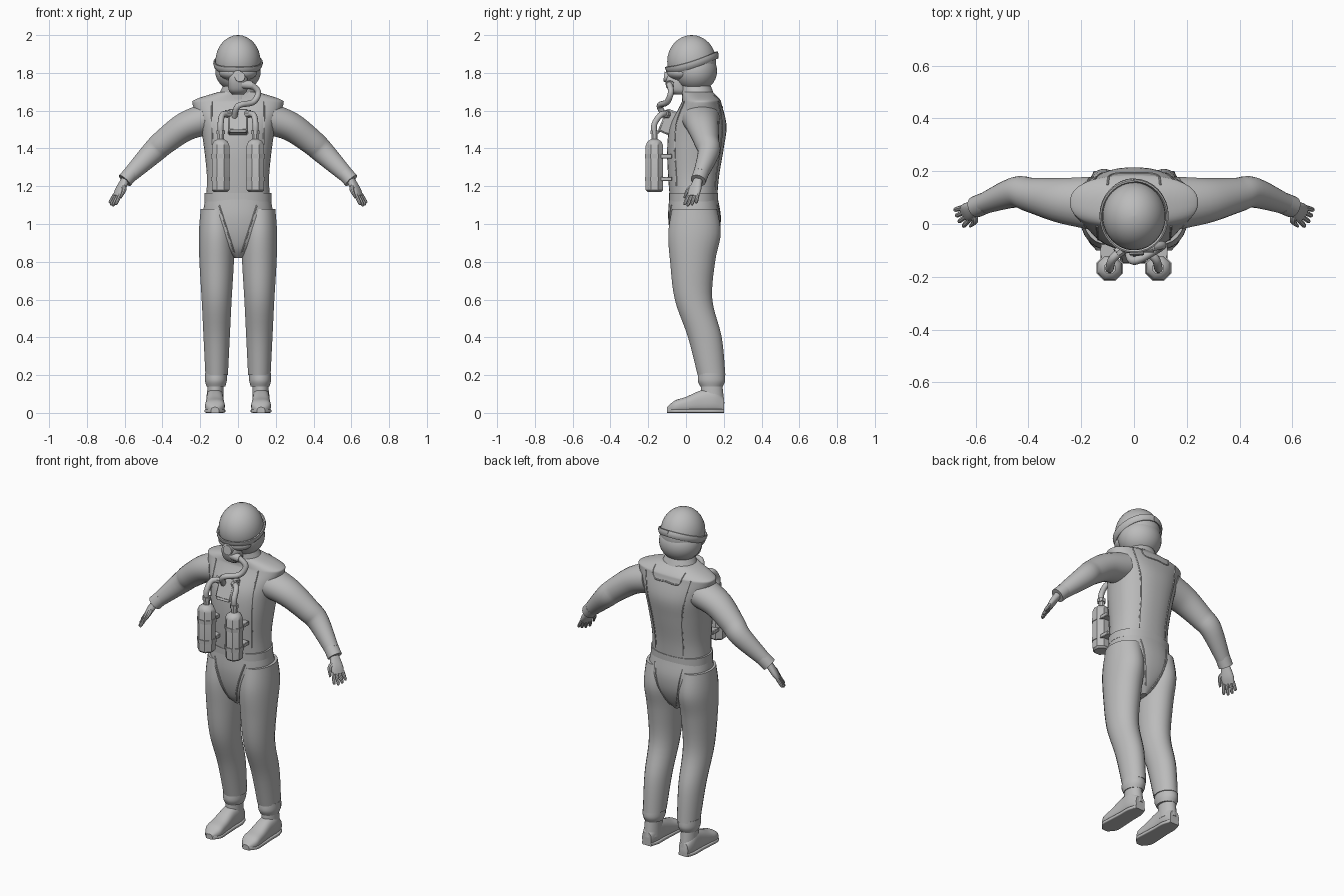
import bpy, bmesh, math
from mathutils import Vector
from mathutils.bvhtree import BVHTree

if "Cube" in bpy.data.objects:
    bpy.data.objects.remove(bpy.data.objects["Cube"])

colour = (.5, .5, .5, 1)
grey = bpy.data.materials.new("plain grey")
grey.use_nodes = True
grey.diffuse_color = colour
grey.node_tree.nodes["Principled BSDF"].inputs["Base Color"].default_value = colour

SIDES = {"left": 1, "right": -1}
UP, BACK, FRONT = Vector((0, 0, 1)), Vector((0, 1, 0)), Vector((0, -1, 0))


def finish(bm, name):
    bmesh.ops.recalc_face_normals(bm, faces=bm.faces)
    mesh = bpy.data.meshes.new(name)
    bm.to_mesh(mesh)
    bm.free()
    mesh.materials.append(grey)
    part = bpy.data.objects.new(name, mesh)
    bpy.context.collection.objects.link(part)
    bpy.ops.object.select_all(action='DESELECT')
    part.select_set(True)
    bpy.context.view_layer.objects.active = part
    bpy.ops.object.shade_smooth_by_angle(angle=math.radians(40))
    return part


def spline(keys, steps):
    """Smooth samples through key tuples."""
    samples = []
    for i in range(len(keys) - 1):
        before, after = keys[max(i - 1, 0)], keys[min(i + 2, len(keys) - 1)]
        for step in range(steps):
            t = step / steps
            ease = t * t * (3 - 2 * t)
            leave, arrive = t * (1 - t) ** 2 / 2, t * t * (t - 1) / 2
            samples.append([b + (c - b) * ease + (c - a) * leave + (d - b) * arrive
                            for a, b, c, d in zip(before, keys[i], keys[i + 1], after)])
    return samples + [list(keys[-1])]


def loft(name, keys, axis=None, ref=BACK, sides=24, power=2, steps=5, mirror=1):
    """Skin over rings of (x, y, z, radius along ref, radius across)."""
    rings = spline(keys, steps)
    points = [Vector(ring[:3]) for ring in rings]
    bm, loops, along = bmesh.new(), [], Vector(ref)
    for i, ring in enumerate(rings):
        tangent = axis or (points[min(i + 1, len(points) - 1)] - points[max(i - 1, 0)]).normalized()
        along = (along - tangent * along.dot(tangent)).normalized()
        across = tangent.cross(along)
        loop = []
        for k in range(sides):
            turn = math.tau * (k + .5) / sides
            offset = Vector()
            for direction, radius, wave in ((along, ring[3], math.cos(turn)), (across, ring[4], math.sin(turn))):
                offset += direction * max(radius, .001) * math.copysign(abs(wave) ** (2 / power), wave)
            spot = points[i] + offset
            spot.x *= mirror
            loop.append(bm.verts.new(spot))
        loops.append(loop)
    for low, high in zip(loops, loops[1:]):
        for k in range(sides):
            bm.faces.new((low[k - 1], low[k], high[k], high[k - 1]))
    bm.faces.new(loops[0])
    bm.faces.new(loops[-1])
    return finish(bm, name)


def column(name, keys, x=0, **options):
    """Upright loft from (height, y, depth radius, width radius)."""
    return loft(name, [(x, y, z, depth, width) for z, y, depth, width in keys], axis=UP, **options)


def tube(name, path, radius, sides=10, **options):
    return loft(name, [(*point, radius, radius) for point in path], ref=UP + BACK, sides=sides, **options)


def drum(name, start, end, radius, sides=24, mirror=1):
    return tube(name, (start, end), radius, sides=sides, steps=1, mirror=mirror)


def ball(name, y, z, width, depth, height):
    arcs = [math.pi * (k / 16 - .5) for k in range(17)]
    return column(name, [(z + height * math.sin(a), y, depth * math.cos(a), width * math.cos(a))
                         for a in arcs], sides=36, steps=1)


def box(name, center, size, tilt=0):
    bm = bmesh.new()
    bmesh.ops.create_cube(bm, size=1)
    bmesh.ops.scale(bm, vec=size, verts=bm.verts)
    bmesh.ops.bevel(bm, geom=bm.edges[:], offset=min(size) / 8, segments=1, affect='EDGES')
    part = finish(bm, name)
    part.location = center
    part.rotation_euler.x = tilt


# Torso with vest shoulders, pelvis and waistband
body = {"sides": 40, "power": 2.3}
suit = [
    column("torso", [(1.13, .04, .125, .17), (1.25, .04, .135, .165), (1.4, .05, .15, .18),
                     (1.52, .065, .15, .2), (1.63, .08, .11, .24), (1.66, .08, .1, .225),
                     (1.7, .06, .08, .1)], **body),
    column("pelvis", [(.82, .04, .06, .02), (.87, .04, .1, .08), (.95, .045, .13, .165),
                      (1.04, .045, .14, .185), (1.13, .04, .13, .175)], **body)]
column("waistband", [(z, .04, .13, .178) for z in (1.12, 1.165)], steps=1, **body)

for side, mirror in SIDES.items():
    # Trouser leg and cuff
    suit.append(column(side + "_leg", [
        (1.08, .045, .12, .085), (.95, .045, .14, .095), (.8, .035, .12, .092), (.6, .04, .1, .08),
        (.4, .1, .09, .07), (.2, .135, .074, .06)], x=.113, mirror=mirror))
    column(side + "_trouser_cuff", [(.21, .135, .07, .058), (.17, .135, .073, .058), (.14, .135, .06, .05)],
           x=.117, mirror=mirror)

    # Boot: ankle shaft, foot and sole
    column(side + "_boot_shaft", [(.16, .135, .056, .042), (.05, .14, .064, .045)], x=.12, mirror=mirror)
    foot = [(.2, .08, .03), (.15, .13, .045), (.08, .12, .046), (0, .085, .05), (-.06, .065, .05), (-.1, .03, .02)]
    for part, grow, limit, power in (("foot", 1, 1, 2.6), ("sole", 1.05, .02, 6)):
        rings = [(y, min(height, limit) / 2, width * grow) for y, height, width in foot]
        loft(f"{side}_boot_{part}", [(.122, y, half, half, width) for y, half, width in rings],
             axis=FRONT, ref=UP, power=power, mirror=mirror)

    # Sleeve and cuff
    loft(side + "_arm", [(.17, .08, 1.555, .1, .085), (.28, .09, 1.515, .085, .077), (.39, .11, 1.435, .066, .068),
                         (.45, .12, 1.38, .058, .062), (.57, .077, 1.262, .039, .042)], mirror=mirror)
    drum(side + "_sleeve_cuff", (.563, .08, 1.27), (.6, .065, 1.23), .041, mirror=mirror)

    # Hand: palm, fanned fingers and thumb
    reach = Vector((.45, -.28, -.85)).normalized()
    spread = Vector((-.53, -.85, 0)).normalized()
    wrist = Vector((.598, .064, 1.232))
    loft(side + "_palm", [(*(wrist + reach * s), width, thick) for s, width, thick in
                          ((0, .024, .02), (.06, .036, .018), (.1, .032, .01))],
         ref=spread, power=2.4, mirror=mirror)
    for i, length in enumerate((.055, .068, .074, .066)):
        offset = spread * (i - 1.5) * .018
        base = wrist + reach * .088 + offset
        tip = base + (reach + offset * 5) * length
        loft(f"{side}_finger_{i + 1}", [(*base.lerp(tip, t), r, r) for t, r in ((0, .01), (.85, .009), (1, .003))],
             ref=spread, sides=8, steps=2, mirror=mirror)
    thumb = [wrist + reach * s + spread * out for s, out in ((.04, .015), (.06, .042), (.11, .05))]
    loft(side + "_thumb", [(*spot, r, r) for spot, r in zip(thumb, (.015, .012, .005))],
         ref=spread, sides=8, steps=3, mirror=mirror)

# Raised seams laid onto the suit surface
trees = [BVHTree.FromPolygons([v.co for v in part.data.vertices], [f.vertices[:] for f in part.data.polygons])
         for part in suit]


def seam(name, path, face):
    for side, mirror in SIDES.items():
        line = []
        for x, z in spline(path, 12):
            start = Vector((x * mirror, 0, z)) + face
            hits = [hit for hit in (tree.ray_cast(start, -face)[0] for tree in trees) if hit]
            if hits:
                line.append(max(hits, key=face.dot))
        tube(f"{side}_{name}", line, .004, sides=6, steps=1)


seam("back_seam", [(.15, 1.65), (.1, 1.4), (.09, 1.18)], BACK)
seam("back_yoke", [(.1, 1.68), (.08, 1.62), (0, 1.62)], BACK)
seam("seat_seam", [(.09, 1.1), (.06, .95), (.02, .85)], BACK)
seam("front_seam", [(.14, 1.65), (.13, 1.2)], FRONT)
seam("fly_seam", [(.1, 1.1), (.02, .85)], FRONT)

# Neck, collar and helmet
drum("neck", (0, .05, 1.66), (0, .05, 1.78), .073)
column("collar", [(1.69, .06, .088, .1), (1.735, .05, .08, .078)])
ball("helmet_dome", .03, 1.86, .12, .13, .14)
ball("helmet_shell", .05, 1.81, .121, .115, .11)
ball("goggles", -.025, 1.8, .1, .078, .045)

# Goggle strap rising toward the back
strap = []
for k in range(33):
    turn = math.tau * k / 32
    rise = (1 + math.cos(turn)) / 2
    strap.append((.122 * math.sin(turn), .033 + .132 * math.cos(turn), 1.815 + .08 * rise ** 1.5))
loft("goggle_strap", [(*spot, .02, .008) for spot in strap], ref=UP, sides=8, steps=1)

# Breathing mask with valve and hose
column("mask", [(1.825, -.055, .048, .016), (1.77, -.062, .05, .05), (1.71, -.045, .05, .05),
                (1.685, -.03, .035, .03)], power=2.6)
drum("mask_valve", (.01, -.08, 1.775), (.01, -.117, 1.78), .028, sides=10)
drum("mask_elbow", (.02, -.085, 1.74), (.075, -.085, 1.735), .023, sides=10)
tube("mask_hose", [(.06, -.09, 1.745), (.107, -.08, 1.7), (.08, -.1, 1.645), (0, -.14, 1.625),
                   (-.02, -.105, 1.56)], .016)

# Chest regulator
box("regulator_box", (0, -.092, 1.54), (.105, .07, .13), -.4)
box("regulator_plate", (0, -.127, 1.528), (.085, .01, .095), -.4)

# Air tanks with domed tops, bands, necks and hoses
for side, mirror in SIDES.items():
    across, forward = .092, -.167
    column(side + "_tank", [(z, forward, r, r) for z, r in
                            ((1.17, .04), (1.18, .05), (1.415, .05), (1.437, .04), (1.45, .018))],
           x=across, sides=8, steps=1, mirror=mirror)
    for part, low, height, radius in (("lower_band", 1.227, .023, .054), ("upper_band", 1.347, .023, .054),
                                      ("neck", 1.44, .04, .018), ("valve", 1.476, .02, .024)):
        drum(f"{side}_tank_{part}", (across, forward, low), (across, forward, low + height), radius,
             sides=8, mirror=mirror)
        if "band" in part:
            box(f"{side}_{part}_bracket", (across * mirror, -.105, low + height / 2), (.07, .06, height))
    tube(side + "_tank_hose", [(across, forward, 1.48), (across, forward, 1.53), (.08, -.13, 1.58),
                               (.03, -.09, 1.578)], .016, mirror=mirror)
    drum(side + "_hose_fitting", (.045, -.098, 1.58), (.066, -.112, 1.583), .021, sides=8, mirror=mirror)
